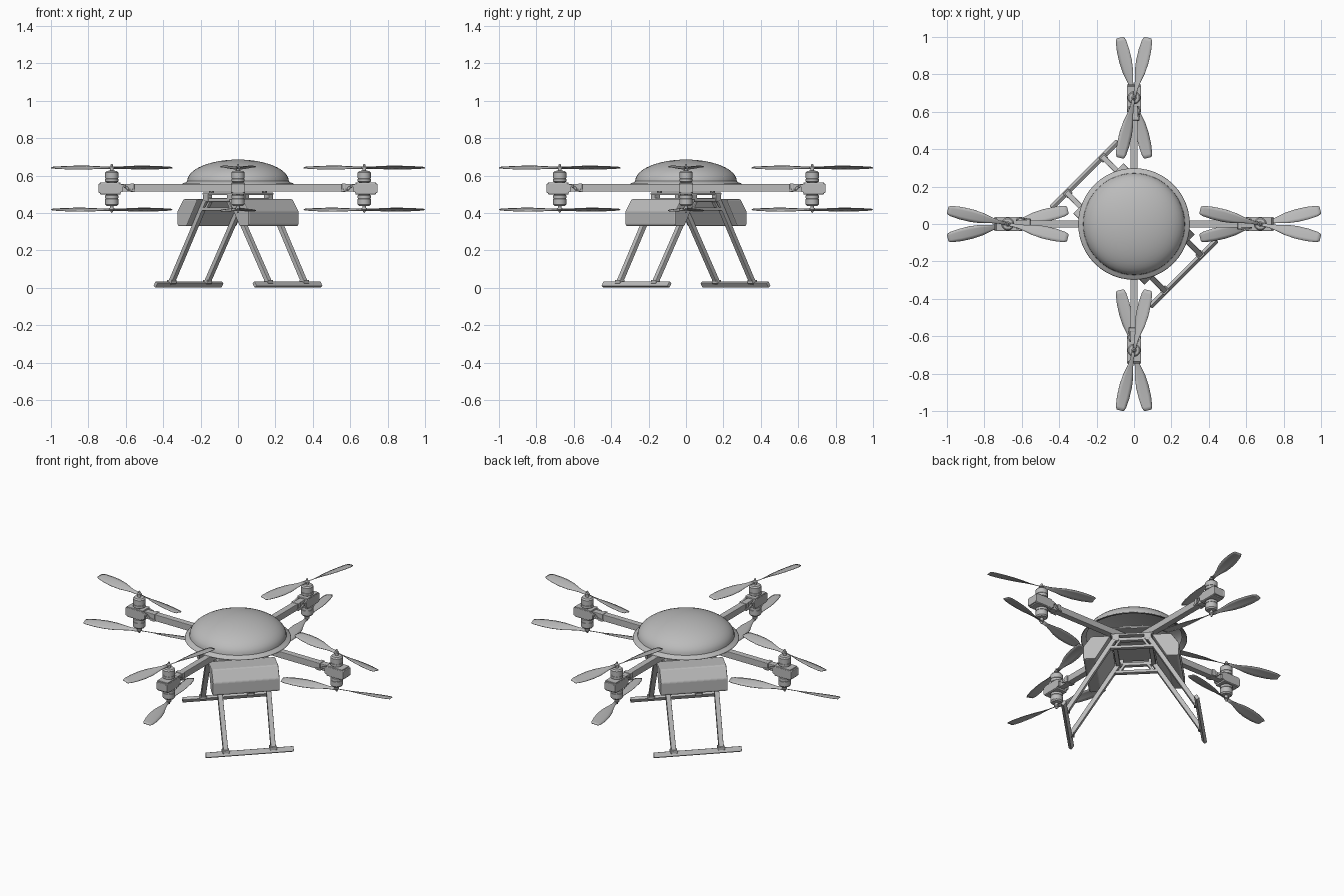
import bpy, bmesh
from math import radians, cos, sin, pi
from mathutils import Matrix, Vector

if "Cube" in bpy.data.objects:
    bpy.data.objects.remove(bpy.data.objects["Cube"])

GREY = (0.5, 0.5, 0.5, 1)
mat = bpy.data.materials.new("plain grey")
mat.use_nodes = True
mat.diffuse_color = GREY
mat.node_tree.nodes["Principled BSDF"].inputs["Base Color"].default_value = GREY


def turn(deg):
    return Matrix.Rotation(radians(deg), 4, 'Z')


GEAR = turn(-45)  # landing gear frame: X points outward, Y runs along the skids


def finish(name, bm, frame, smooth=False, bevel=0, thick=0):
    bmesh.ops.recalc_face_normals(bm, faces=bm.faces)
    me = bpy.data.meshes.new(name)
    bm.to_mesh(me)
    bm.free()
    me.materials.append(mat)
    ob = bpy.data.objects.new(name, me)
    bpy.context.collection.objects.link(ob)
    ob.matrix_world = frame
    if thick:
        mod = ob.modifiers.new("thickness", 'SOLIDIFY')
        mod.thickness = thick
        mod.offset = 0
    if bevel:
        mod = ob.modifiers.new("edges", 'BEVEL')
        mod.width = bevel
        mod.segments = 2
    if smooth:
        bpy.ops.object.select_all(action='DESELECT')
        ob.select_set(True)
        bpy.context.view_layer.objects.active = ob
        bpy.ops.object.shade_smooth_by_angle(angle=radians(35))
    return ob


def box(name, centre, size, frame, bevel=0.003):
    bm = bmesh.new()
    bmesh.ops.create_cube(bm, size=1)
    bmesh.ops.scale(bm, vec=size, verts=bm.verts)
    bmesh.ops.translate(bm, vec=centre, verts=bm.verts)
    return finish(name, bm, frame, bevel=bevel)


def beam(name, p, q, w, h, frame, bevel=0.003):
    p, q = Vector(p), Vector(q)
    bm = bmesh.new()
    bmesh.ops.create_cube(bm, size=1)
    bmesh.ops.scale(bm, vec=((q - p).length, w, h), verts=bm.verts)
    rot = (q - p).to_track_quat('X', 'Z').to_matrix().to_4x4()
    bmesh.ops.transform(bm, matrix=Matrix.Translation((p + q) / 2) @ rot, verts=bm.verts)
    return finish(name, bm, frame, bevel=bevel)


def prism(name, outline, half, frame, bevel=0):
    """Extrude an XZ outline along Y."""
    bm = bmesh.new()
    face = bm.faces.new([bm.verts.new((x, -half, z)) for x, z in outline])
    ext = bmesh.ops.extrude_face_region(bm, geom=[face])
    moved = [v for v in ext["geom"] if isinstance(v, bmesh.types.BMVert)]
    bmesh.ops.translate(bm, vec=(0, 2 * half, 0), verts=moved)
    return finish(name, bm, frame, bevel=bevel)


def lathe(name, profile, frame, steps=32, thick=0):
    bm = bmesh.new()
    verts = [bm.verts.new((r, 0, z)) for r, z in profile]
    edges = [bm.edges.new(pair) for pair in zip(verts, verts[1:])]
    bmesh.ops.spin(bm, geom=verts + edges, cent=(0, 0, 0), axis=(0, 0, 1),
                   angle=2 * pi, steps=steps)
    bmesh.ops.remove_doubles(bm, verts=bm.verts, dist=0.0003)
    return finish(name, bm, frame, smooth=True, thick=thick)


def propeller(name, frame):
    """Two twisted leaf blades."""
    stations = [(0.0, 0.010, 30), (0.05, 0.010, 30), (0.09, 0.017, 24), (0.14, 0.029, 18),
                (0.20, 0.035, 15), (0.26, 0.034, 12), (0.31, 0.028, 9), (0.33, 0.020, 8)]
    bm = bmesh.new()
    for side in (1, -1):
        rows = []
        for r, w, pitch in stations:
            a = radians(pitch)
            rows.append([bm.verts.new((side * r, side * t * w * cos(a),
                                       -t * w * sin(a) + 0.06 * w * (1 - t * t)))
                         for t in (-1, -0.5, 0, 0.5, 1)])
        for a, b in zip(rows, rows[1:]):
            for i in range(4):
                bm.faces.new((a[i], b[i], b[i + 1], a[i + 1]))
    finish(name, bm, frame, smooth=True, thick=0.003)


# Canopy: thin dome with a flared rim
dome = [(0.297, 0.553), (0.292, 0.558), (0.278, 0.562), (0.270, 0.570)]
dome += [(0.27 * cos(a), 0.570 + 0.114 * sin(a)) for a in [pi / 2 * i / 12 for i in range(1, 13)]]
lathe("canopy", dome, Matrix(), steps=48, thick=0.004)

# Central plates, electronics and standoffs
box("lower_plate", (0, 0, 0.503), (0.24, 0.30, 0.012), GEAR)
box("upper_plate", (0, 0, 0.562), (0.24, 0.24, 0.010), GEAR)
box("electronics", (0, 0, 0.585), (0.12, 0.14, 0.035), GEAR)
for sx in (1, -1):
    for sy in (1, -1):
        box("standoff", (sx * 0.10, sy * 0.10, 0.53), (0.02, 0.02, 0.06), GEAR)
        box("gear_mount", (sx * 0.09, sy * 0.14, 0.485), (0.04, 0.03, 0.035), GEAR)

# Arms with stacked motors, turned about the centre
mount_outline = [(0.615, 0.515), (0.64, 0.506), (0.738, 0.506), (0.746, 0.512),
                 (0.746, 0.552), (0.738, 0.558), (0.64, 0.558), (0.615, 0.552)]
can = [(0, 0.0), (0.026, 0.0), (0.035, 0.006), (0.035, 0.020), (0.033, 0.021),
       (0.033, 0.024), (0.035, 0.025), (0.035, 0.054), (0.028, 0.062), (0.010, 0.064),
       (0.010, 0.074), (0.014, 0.075), (0.014, 0.082), (0.007, 0.088), (0.005, 0.098), (0, 0.100)]
for k in range(4):
    frame = turn(90 * k)
    beam("arm", (0.02, 0, 0.535), (0.64, 0, 0.535), 0.038, 0.040, frame)
    for s in (1, -1):
        # mount side cheeks with curved braces
        prism("mount_cheek", mount_outline, 0.006, frame @ Matrix.Translation((0, s * 0.031, 0)), 0.002)
        path = [(0.55, 0.022, 0.520), (0.585, 0.027, 0.524), (0.60, 0.031, 0.542), (0.63, 0.031, 0.55)]
        for p, q in zip(path, path[1:]):
            beam("mount_brace", (p[0], s * p[1], p[2]), (q[0], s * q[1], q[2]), 0.011, 0.012, frame)
        box("motor_plate", (0.682, 0, 0.532 + s * 0.026), (0.11, 0.07, 0.012), frame)
    box("mount_end", (0.737, 0, 0.532), (0.016, 0.06, 0.05), frame)
    box("arm_clamp", (0.565, 0, 0.535), (0.022, 0.05, 0.046), frame)
    # motors: one upright, one hanging
    hub = frame @ Matrix.Translation((0.675, 0, 0.563))
    lathe("upper_motor", can, hub, steps=24)
    hub = frame @ Matrix.Translation((0.675, 0, 0.501)) @ Matrix.Rotation(pi, 4, 'X')
    lathe("lower_motor", can, hub, steps=24)
    # propellers crossed at a shallow angle
    propeller("upper_propeller", frame @ Matrix.Translation((0.675, 0, 0.643)) @ turn(-13))
    propeller("lower_propeller", frame @ Matrix.Translation((0.675, 0, 0.418)) @ turn(13))

# Landing gear with side packs
pack = [(0.200, 0.330), (0.262, 0.330), (0.270, 0.338), (0.270, 0.410), (0.225, 0.474), (0.115, 0.474)]
for side in (0, 180):
    frame = GEAR @ turn(side)
    prism("side_pack", pack, 0.19, frame, 0.006)
    for y in (-1, 1):
        beam("leg", (0.100, y * 0.14, 0.470), (0.372, y * 0.135, 0.022), 0.028, 0.026, frame)
        box("foot_clamp", (0.366, y * 0.135, 0.032), (0.034, 0.04, 0.02), frame)
    # skid leaning with the legs
    lean = Matrix.Translation((0.374, 0, 0.018)) @ Matrix.Rotation(radians(-32), 4, 'Y')
    box("skid", (0, 0, 0), (0.020, 0.50, 0.030), frame @ lean)
    # lengthwise rail joining the leg tops
    beam("top_rail", (0.10, -0.15, 0.470), (0.10, 0.15, 0.470), 0.024, 0.022, frame)

# Cross trusses between the leg tops
for y in (-0.14, 0.14):
    beam("upper_cross_bar", (-0.11, y, 0.470), (0.11, y, 0.470), 0.026, 0.020, GEAR)
    beam("lower_cross_bar", (-0.125, y, 0.422), (0.125, y, 0.422), 0.026, 0.018, GEAR)
    for s in (1, -1):
        beam("truss_brace", (s * 0.095, y, 0.424), (s * 0.065, y, 0.468), 0.022, 0.014, GEAR)
